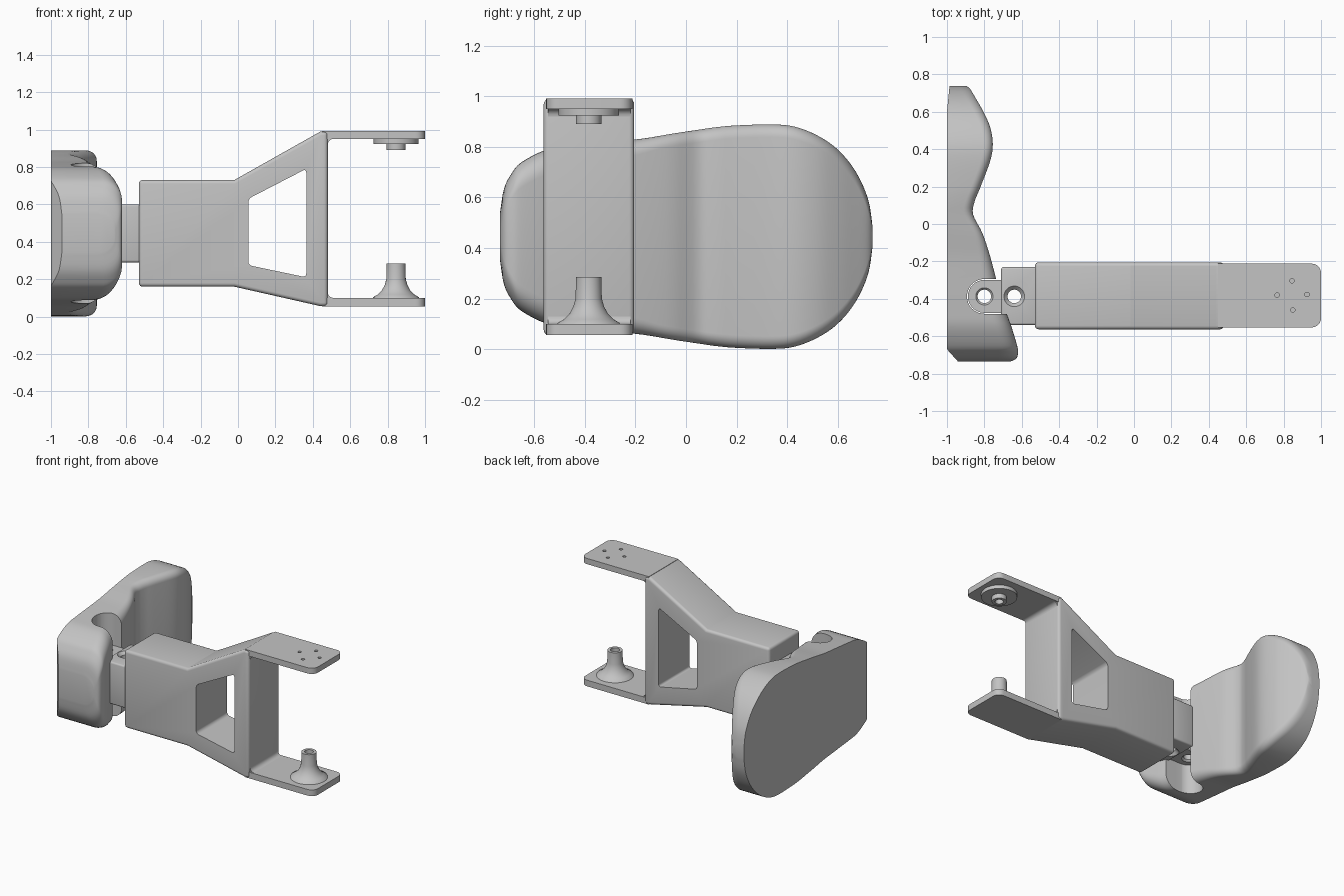
import bpy, bmesh, math
from mathutils import Vector

cube = bpy.data.objects.get("Cube")
if cube:
    bpy.data.objects.remove(cube)

GREY = (0.55, 0.55, 0.55, 1)
mat = bpy.data.materials.new("light grey")
mat.use_nodes = True
mat.diffuse_color = GREY
bsdf = next(n for n in mat.node_tree.nodes if n.type == "BSDF_PRINCIPLED")
bsdf.inputs["Base Color"].default_value = GREY

PIVOT = Vector((0.845, -0.385, 0))    # axis of the fork bosses
MID_Y = -0.387                        # centre line of the arm


def make(name, bm):
    bmesh.ops.recalc_face_normals(bm, faces=bm.faces)
    mesh = bpy.data.meshes.new(name)
    bm.to_mesh(mesh)
    bm.free()
    mesh.materials.append(mat)
    obj = bpy.data.objects.new(name, mesh)
    bpy.context.collection.objects.link(obj)
    return obj


def activate(obj):
    bpy.ops.object.select_all(action="DESELECT")
    obj.select_set(True)
    bpy.context.view_layer.objects.active = obj


def smooth(obj, angle=35):
    activate(obj)
    bpy.ops.object.shade_smooth_by_angle(angle=math.radians(angle))


def bevel(obj, width, segments=4):
    activate(obj)
    mod = obj.modifiers.new("round", "BEVEL")
    mod.width, mod.segments = width, segments
    mod.limit_method, mod.angle_limit = "ANGLE", math.radians(40)
    bpy.ops.object.modifier_apply(modifier=mod.name)


def boolean(obj, tools, operation="DIFFERENCE"):
    for tool in tools:
        tool.hide_render = True
        activate(obj)
        mod = obj.modifiers.new("cut", "BOOLEAN")
        mod.operation, mod.object, mod.solver = operation, tool, "EXACT"
        bpy.ops.object.modifier_apply(modifier=mod.name)
        bpy.data.objects.remove(tool)


def prism(name, points, direction, round_by=0):
    """Extrude a closed outline, optionally rounding its corners first."""
    bm = bmesh.new()
    direction = Vector(direction)
    face = bm.faces.new([bm.verts.new(p) for p in points])
    if round_by:
        bmesh.ops.bevel(bm, geom=list(bm.verts), offset=round_by, segments=6,
                        profile=0.5, affect="VERTICES")
    new = bmesh.ops.extrude_face_region(bm, geom=list(bm.faces))["geom"]
    moved = [v for v in new if isinstance(v, bmesh.types.BMVert)]
    bmesh.ops.translate(bm, verts=moved, vec=direction)
    return make(name, bm)


def box(name, x0, x1, y0, y1, z0, z1, round_by=0):
    return prism(name, [(x0, y0, z0), (x1, y0, z0), (x1, y1, z0), (x0, y1, z0)],
                 (0, 0, z1 - z0), round_by)


def rod(name, x, y, radius, z0, z1, sides=32):
    bm = bmesh.new()
    bmesh.ops.create_cone(bm, cap_ends=True, segments=sides, radius1=radius,
                          radius2=radius, depth=z1 - z0)
    bmesh.ops.translate(bm, verts=bm.verts, vec=(x, y, (z0 + z1) / 2))
    return make(name, bm)


def lathe(name, profile, centre):
    bm = bmesh.new()
    verts = [bm.verts.new(centre + Vector((r, 0, z))) for r, z in profile]
    edges = [bm.edges.new(pair) for pair in zip(verts, verts[1:])]
    bmesh.ops.spin(bm, geom=verts + edges, cent=centre, axis=(0, 0, 1),
                   angle=math.tau, steps=40)
    bmesh.ops.remove_doubles(bm, verts=bm.verts, dist=0.0005)
    obj = make(name, bm)
    smooth(obj)
    return obj


def spline(rows, steps):
    """Smooth curve through the rows."""
    rows = [Vector(r) for r in rows]
    ends = [rows[0]] + rows + [rows[-1]]
    out = []
    for a, b, c, d in zip(ends, ends[1:], ends[2:], ends[3:]):
        for i in range(steps):
            t = i / steps
            out.append(b + (c - a) * t / 2 + (a * 2 - b * 5 + c * 4 - d) * t * t / 2
                       + (b * 3 - a - c * 3 + d) * t ** 3 / 2)
    return out + [rows[-1]]


# Contoured pad: sections of y, front face x, half height
SECTIONS = [(-.735, -.66, .10), (-.72, -.63, .19), (-.69, -.62, .25), (-.65, -.625, .295),
            (-.55, -.655, .345), (-.45, -.69, .36), (-.3, -.735, .375), (-.17, -.77, .388),
            (-.05, -.81, .408), (.05, -.86, .423), (.12, -.852, .433), (.2, -.82, .44),
            (.34, -.768, .444), (.43, -.755, .435), (.52, -.77, .4), (.6, -.805, .345),
            (.67, -.845, .26), (.72, -.875, .15), (.738, -.895, .04)]
bm = bmesh.new()
rings = []
for y, front, half in spline(SECTIONS, 4):
    back = -1 + max(0, -.67 - y) * .9 + max(0, y - .6) * .1
    blend = min(1, max(0, (-y - .1) / .4))
    r = min(.05 + .05 * blend, half * .8, (front - back) * .6)
    lower = [(front - r + r * math.sin(a), -half + r - r * math.cos(a))
             for a in (math.pi / 2 * i / 8 for i in range(9))]
    section = [(back, -half)] + lower
    section += [(x, -z) for x, z in reversed(section)]
    rings.append([bm.verts.new((x, y, .445 + z)) for x, z in section])
for a, b in zip(rings, rings[1:]):
    for i in range(len(a)):
        j = (i + 1) % len(a)
        bm.faces.new((a[i], a[j], b[j], b[i]))
for ring in (rings[0], rings[-1]):
    bm.faces.new(ring)
pad = make("contoured_pad", bm)
boolean(pad, [rod("slot_end", -.8, MID_Y, .093, -1, 2),
              box("slot", -.8, 0, MID_Y - .093, MID_Y + .093, -1, 2)])
smooth(pad)

# Neck with a rounded tongue that sits in the pad slot
neck = box("neck", -.71, -.5, -.54, -.23, .29, .6)
bevel(neck, .012, 3)
boolean(neck, [rod("tongue_end", -.8, MID_Y, .088, .3, .59),
               box("tongue", -.8, -.6, MID_Y - .088, MID_Y + .088, .3, .59)], "UNION")
for x in (-.8, -.64):
    boolean(neck, [rod("pin_hole", x, MID_Y, .036, 0, 1)])
    # countersunk rims
    for z, small, big in ((.58, .036, .058), (.29, .058, .036)):
        bm = bmesh.new()
        bmesh.ops.create_cone(bm, cap_ends=True, segments=32, radius1=small,
                              radius2=big, depth=.024)
        bmesh.ops.translate(bm, verts=bm.verts, vec=(x, MID_Y, z + .011))
        boolean(neck, [make("rim", bm)])
smooth(neck)

# Flared arm with a window through it
outline = [(-.53, .16), (-.02, .16), (.44, .056), (.48, .056),
           (.48, .989), (.44, .989), (-.02, .73), (-.53, .73)]
arm = prism("flared_arm", [(x, -.563, z) for x, z in outline], (0, .358, 0))
bevel(arm, .02)
window = [(.055, .275), (.365, .21), (.365, .79), (.055, .63)]
boolean(arm, [prism("window", [(x, -1, z) for x, z in window], (0, 1, 0), .02)])
smooth(arm, 25)

# Fork plates: square at the arm, rounded at the tip
plates = []
for name, z0, z1 in (("lower_fork_plate", .055, .1), ("upper_fork_plate", .95, .992)):
    plate = box(name, .6, 1, -.553, -.212, z0, z1, .05)
    boolean(plate, [box("root", .45, .9, -.553, -.212, z0, z1)], "UNION")
    plates.append(plate)
for dx, dy in ((0, .082), (-.08, .005), (.08, .008), (.004, -.075)):
    boolean(plates[1], [rod("screw_hole", PIVOT.x + dx, PIVOT.y + dy, .012, .965, 1.1, 16)])
for plate in plates:
    smooth(plate)

# Fillets between the arm wall and the plates
for name, z, s in (("lower_fillet", .1, 1), ("upper_fillet", .95, -1)):
    arc = [(.51 - .03 * math.cos(a), z + s * (.03 - .03 * math.sin(a)))
           for a in (math.pi / 2 * i / 6 for i in range(7))]
    fillet = prism(name, [(x, -.545, h) for x, h in [(.475, z - s * .005)] + arc],
                   (0, .325, 0))
    smooth(fillet)

# Lower post with a flared foot, and the stepped boss facing it
lathe("lower_post", [(.125, .098), (.122, .104), (.098, .118), (.076, .14), (.061, .168),
                     (.052, .2), (.05, .285), (.03, .285), (.03, .2), (0, .2)], PIVOT)
lathe("upper_boss", [(.12, .952), (.12, .924), (.05, .924), (.05, .89),
                     (.028, .89), (.028, .93), (0, .93)], PIVOT)
